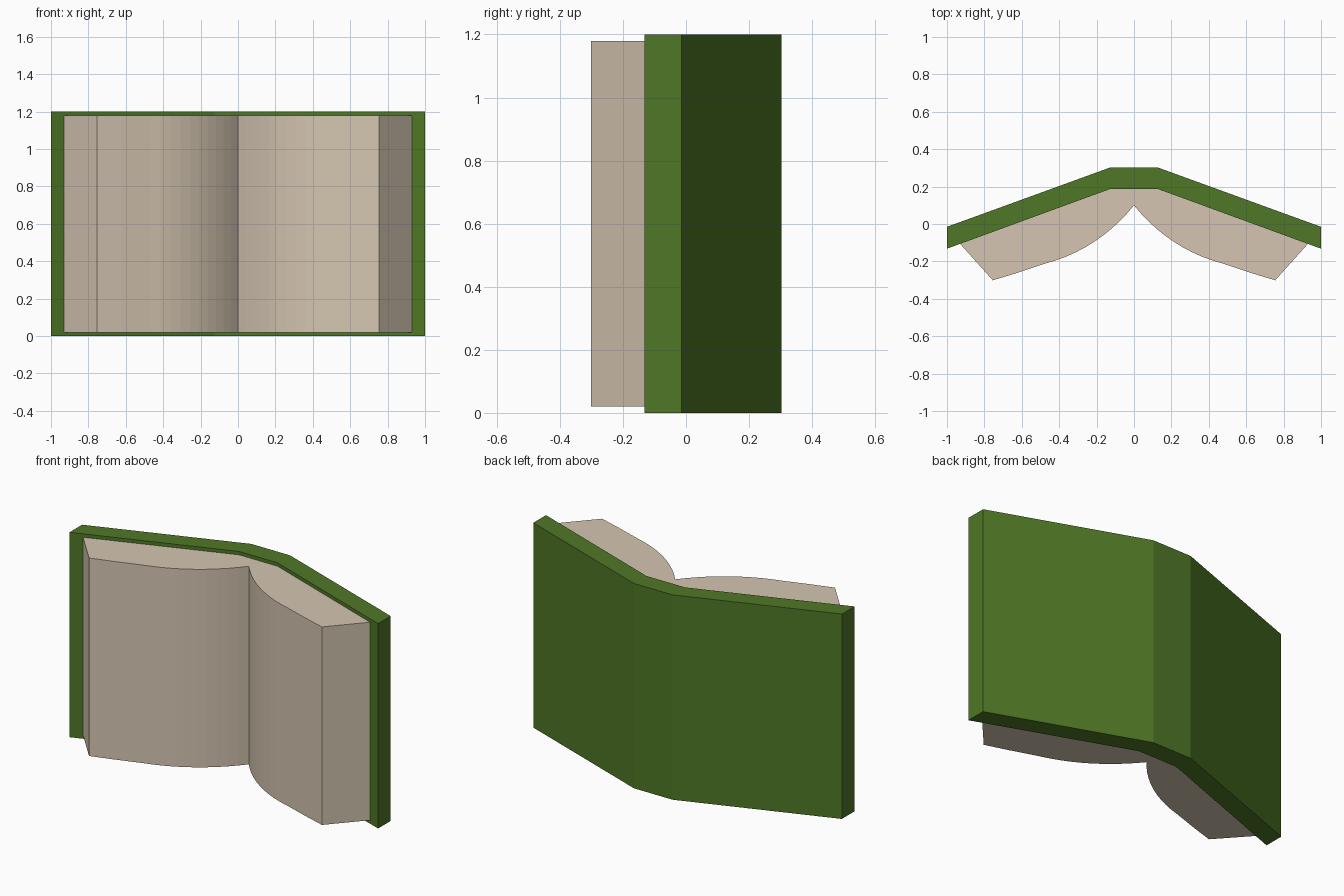
import bpy
import bmesh
from mathutils import Vector
from mathutils.geometry import interpolate_bezier

if "Cube" in bpy.data.objects:
    bpy.data.objects.remove(bpy.data.objects["Cube"])


def material(name, color):
    mat = bpy.data.materials.new(name)
    mat.diffuse_color = (*color, 1.0)
    mat.use_nodes = True
    mat.node_tree.nodes["Principled BSDF"].inputs["Base Color"].default_value = mat.diffuse_color
    return mat


def prism(name, outline, z0, z1, mat):
    """Extrude a plan outline (x, y) upward from z0 to z1."""
    bm = bmesh.new()
    face = bm.faces.new([bm.verts.new((x, y, z0)) for x, y in outline])
    top = bmesh.ops.extrude_face_region(bm, geom=[face])["geom"]
    verts = [g for g in top if isinstance(g, bmesh.types.BMVert)]
    bmesh.ops.translate(bm, verts=verts, vec=(0, 0, z1 - z0))
    bmesh.ops.recalc_face_normals(bm, faces=bm.faces)
    mesh = bpy.data.meshes.new(name)
    bm.to_mesh(mesh)
    bm.free()
    mesh.materials.append(mat)
    obj = bpy.data.objects.new(name, mesh)
    bpy.context.collection.objects.link(obj)
    return obj


green = material("cover green", (0.078, 0.185, 0.019))
cream = material("paper cream", (0.66, 0.56, 0.44))

# Cover: two boards hinged on a flat spine
outer = [(0.125, 0.303), (1.0, -0.015)]
inner = [(1.0, -0.132), (0.125, 0.188)]
half = outer + inner
cover = half + [(-x, y) for x, y in reversed(half)]
prism("cover", cover, 0.0, 1.2, green)

# Page blocks: curved leaf surface, slanted fore edge, back lying on the board
curve = interpolate_bezier(Vector((0, 0.1)), Vector((0.12, -0.05)),
                           Vector((0.28, -0.16)), Vector((0.47, -0.21)), 11)
leaf = [(p[0], p[1]) for p in curve]
leaf += [(0.62, -0.26), (0.755, -0.301), (0.93, -0.106), (0.125, 0.188), (0, 0.188)]
for side, sign in (("right", 1), ("left", -1)):
    prism(side + "_pages", [(sign * x, y) for x, y in leaf], 0.02, 1.18, cream)
